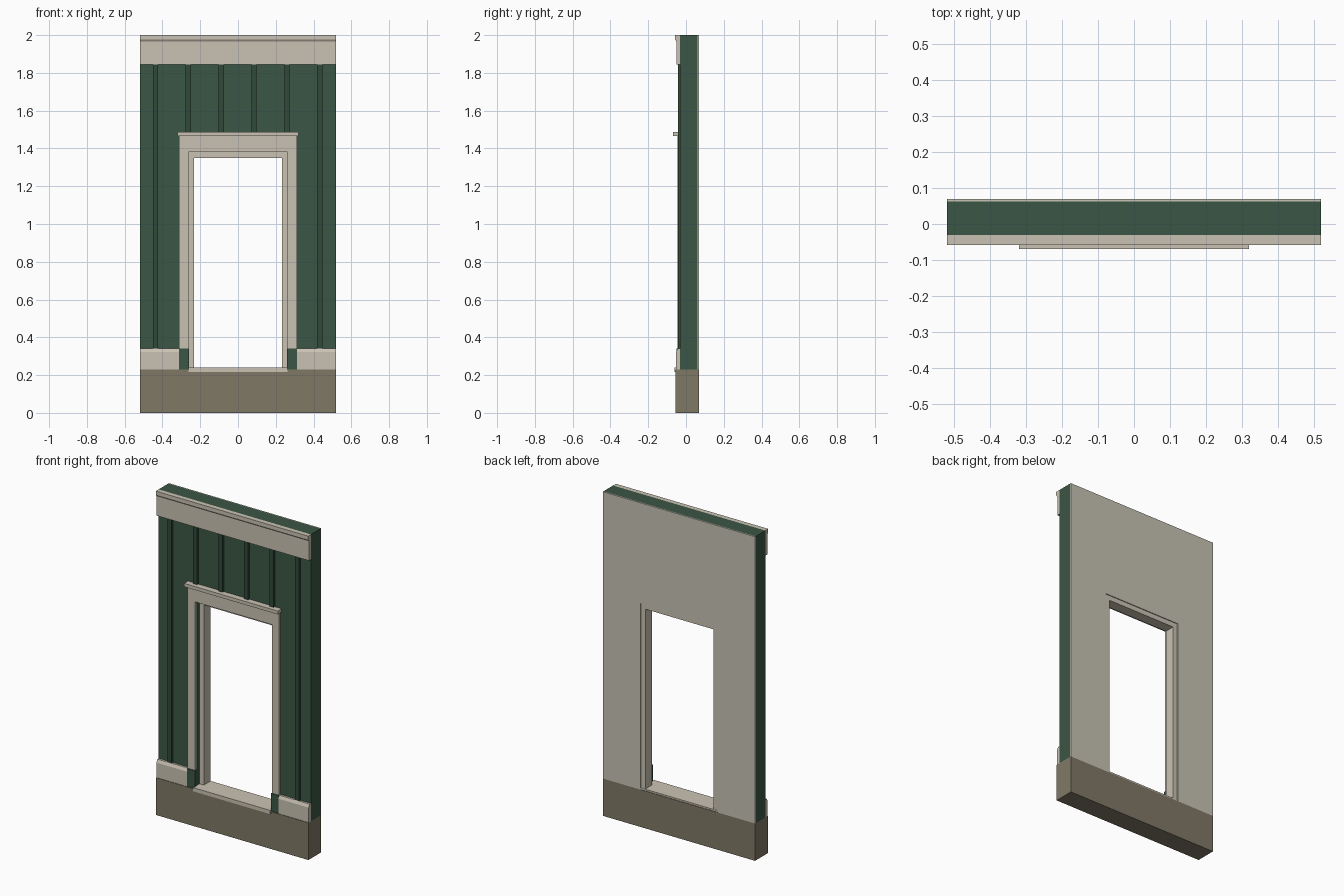
import bpy, bmesh

if "Cube" in bpy.data.objects:
    bpy.data.objects.remove(bpy.data.objects["Cube"])


def material(name, rgb):
    m = bpy.data.materials.new(name)
    m.diffuse_color = (*rgb, 1)
    m.use_nodes = True
    m.node_tree.nodes["Principled BSDF"].inputs["Base Color"].default_value = m.diffuse_color
    return m


GREEN = material("green_siding", (0.044, 0.093, 0.060))
DARK = material("dark_green_batten", (0.030, 0.066, 0.043))
CREAM = material("cream_trim", (0.59, 0.545, 0.456))
PLASTER = material("plaster_lining", (0.58, 0.55, 0.465))
STONE = material("stone_base", (0.216, 0.191, 0.133))


def prism(name, points, start, end, mat, axis="y"):
    """Extrude a closed profile: (x, z) along y, or (y, z) along x."""
    bm = bmesh.new()
    rings = []
    for d in (start, end):
        rings.append([bm.verts.new((a, d, z) if axis == "y" else (d, a, z))
                      for a, z in points])
    n = len(points)
    bm.faces.new(rings[0])
    bm.faces.new(rings[1][::-1])
    for i in range(n):
        j = (i + 1) % n
        bm.faces.new((rings[0][i], rings[1][i], rings[1][j], rings[0][j]))
    bmesh.ops.recalc_face_normals(bm, faces=bm.faces)
    me = bpy.data.meshes.new(name)
    bm.to_mesh(me)
    bm.free()
    me.materials.append(mat)
    ob = bpy.data.objects.new(name, me)
    bpy.context.collection.objects.link(ob)
    return ob


def box(name, x0, x1, y0, y1, z0, z1, mat):
    return prism(name, [(x0, z0), (x1, z0), (x1, z1), (x0, z1)], y0, y1, mat)


def surround(name, outer, top, inner, head, bottom, y0, y1, mat):
    """Upside-down U around the doorway."""
    pts = [(-outer, bottom), (-inner, bottom), (-inner, head), (inner, head),
           (inner, bottom), (outer, bottom), (outer, top), (-outer, top)]
    return prism(name, pts, y0, y1, mat)


W = 0.52          # half width of the panel
WALL = -0.031     # front plane of the siding
BACK = 0.069      # back plane

# Base and wall layers
box("foundation", -W, W, -0.056, BACK, 0, 0.23, STONE)
surround("siding_wall", W, 2.0, 0.263, 1.38, 0.23, WALL, 0.062, GREEN)
surround("inner_lining", W, 2.0, 0.263, 1.38, 0.23, 0.062, BACK, PLASTER)

# Doorway trim
surround("door_frame", 0.263, 1.38, 0.233, 1.35, 0.24, 0.0, 0.064, CREAM)
surround("door_casing", 0.312, 1.467, 0.263, 1.38, 0.34, -0.045, WALL, CREAM)
box("casing_cap", -0.32, 0.32, -0.069, WALL, 1.467, 1.488, CREAM)
box("door_sill", -0.263, 0.263, -0.062, 0.066, 0.217, 0.24, CREAM)

# Skirting with bevelled top, and plinth blocks under the casing
skirt = [(WALL, 0.23), (-0.053, 0.23), (-0.053, 0.322), (-0.044, 0.34), (WALL, 0.34)]
for side, s in (("left", -1), ("right", 1)):
    prism("skirting_" + side, skirt, s * 0.312, s * W, CREAM, "x")
    a, b = sorted((s * 0.26, s * 0.312))
    box("plinth_block_" + side, a, b, -0.05, WALL, 0.226, 0.34, GREEN)

# Frieze board with crown strip
frieze = [(WALL, 1.845), (-0.05, 1.845), (-0.05, 1.965), (-0.059, 1.978),
          (-0.059, 2.0), (WALL, 2.0)]
prism("frieze_board", frieze, -W, W, CREAM, "x")

# Vertical battens, shortened above the doorway
for i in range(6):
    x = -0.437 + 0.174 * i
    z0 = 1.488 if abs(x) < 0.32 else 0.34
    box(f"batten_{i + 1}", x - 0.014, x + 0.014, -0.043, WALL, z0, 1.845, DARK)
